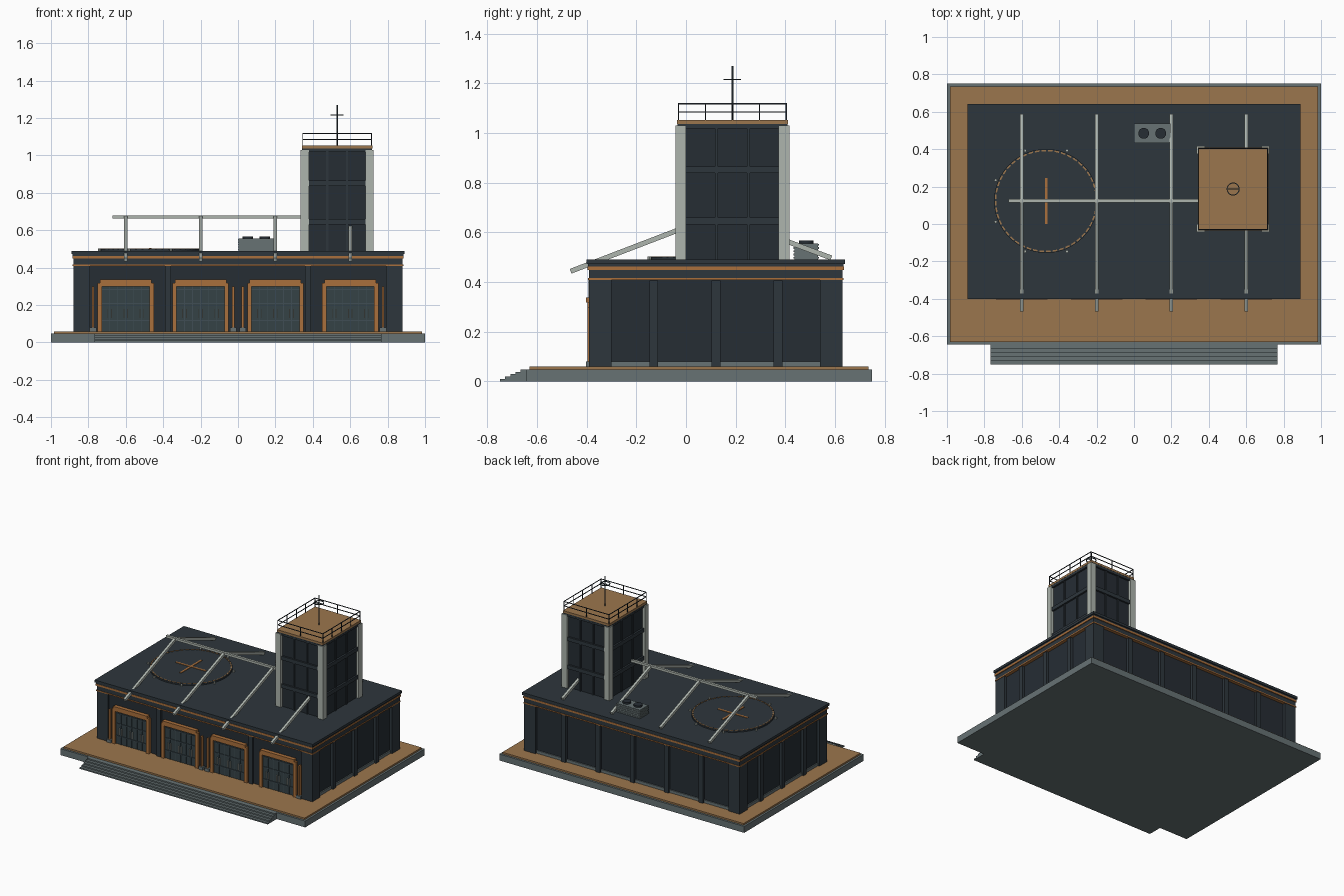
import bpy, bmesh, math
from mathutils import Vector, Matrix

if "Cube" in bpy.data.objects:
    bpy.data.objects.remove(bpy.data.objects["Cube"])


def mat(name, rgb):
    m = bpy.data.materials.new(name)
    m.diffuse_color = (*rgb, 1)
    m.use_nodes = True
    m.node_tree.nodes["Principled BSDF"].inputs["Base Color"].default_value = m.diffuse_color
    return m


NAVY = mat("navy cladding", (0.027, 0.037, 0.046))
PANEL = mat("dark panel", (0.019, 0.026, 0.034))
TAN = mat("tan paving", (0.33, 0.18, 0.075))
ORANGE = mat("copper trim", (0.40, 0.16, 0.045))
STONE = mat("grey stone", (0.135, 0.17, 0.175))
PALE = mat("pale concrete", (0.42, 0.46, 0.42))
GLASS = mat("door glass", (0.035, 0.055, 0.062))
STEEL = mat("dark steel", (0.05, 0.075, 0.09))


def finish(name, bm, m):
    bmesh.ops.recalc_face_normals(bm, faces=bm.faces)
    me = bpy.data.meshes.new(name)
    bm.to_mesh(me)
    bm.free()
    me.materials.append(m)
    ob = bpy.data.objects.new(name, me)
    bpy.context.collection.objects.link(ob)
    return ob


def boxes(name, m, items):
    """One object from boxes given as (x0, x1, y0, y1, z0, z1)."""
    bm = bmesh.new()
    for x0, x1, y0, y1, z0, z1 in items:
        c = Vector((x0 + x1, y0 + y1, z0 + z1)) / 2
        bmesh.ops.create_cube(bm, size=1, matrix=Matrix.Translation(c) @
                              Matrix.Diagonal((x1 - x0, y1 - y0, z1 - z0, 1)))
    return finish(name, bm, m)


def cylinders(name, m, items, n=16):
    """Upright cylinders given as (x, y, radius, z0, z1)."""
    bm = bmesh.new()
    for x, y, r, z0, z1 in items:
        bmesh.ops.create_cone(bm, cap_ends=True, segments=n, radius1=r, radius2=r, depth=z1 - z0,
                              matrix=Matrix.Translation((x, y, (z0 + z1) / 2)))
    return finish(name, bm, m)


def ring_segments(name, m, x, y, r0, r1, z0, z1, n, fill=1.0):
    """Ring of n blocks; fill below 1 leaves gaps."""
    bm = bmesh.new()
    for i in range(n):
        a0, a1 = (math.tau * (i + f) / n for f in (0, fill))
        v = [bm.verts.new((x + r * math.cos(a), y + r * math.sin(a), z))
             for z in (z0, z1) for r, a in ((r0, a0), (r1, a0), (r1, a1), (r0, a1))]
        for f in ((0, 1, 2, 3), (4, 5, 6, 7), (0, 1, 5, 4), (1, 2, 6, 5), (2, 3, 7, 6), (3, 0, 4, 7)):
            bm.faces.new([v[k] for k in f])
    return finish(name, bm, m)


# Plinth, paving and front steps
boxes("base_slab", STONE, [(-1, 1, -0.645, 0.75, 0, 0.047)])
boxes("paving", TAN, [(-0.985, 0.985, -0.63, 0.735, 0.047, 0.059)])
boxes("front_steps", STONE, [(-0.768, 0.768, -0.75 + 0.021 * i, -0.64, 0, 0.0095 * (i + 1))
                             for i in range(5)])

# Main hall: recessed walls, stone footing, corner piers and pilasters
boxes("hall_walls", PANEL, [(-0.86, 0.86, -0.375, 0.61, 0.059, 0.42)])
boxes("wall_footing", STONE, [(-0.868, 0.868, 0.0, 0.618, 0.059, 0.08),
                              (-0.868, 0.868, -0.37, 0.0, 0.059, 0.08)])
boxes("corner_piers", NAVY, [(sx - 0.045, sx + 0.045, sy - 0.045, sy + 0.045, 0.059, 0.41)
                             for sx in (-0.835, 0.835) for sy in (-0.345, 0.585)])
pil = [(s * 0.867 - 0.013, s * 0.867 + 0.013, y - 0.018, y + 0.018, 0.059, 0.405)
       for s in (-1, 1) for y in (-0.13, 0.12, 0.37)]
pil += [(x - 0.018, x + 0.018, 0.60, 0.63, 0.059, 0.405) for x in (-0.56, -0.28, 0, 0.28, 0.56)]
pil += [(x - 0.016, x + 0.016, -0.392, -0.37, 0.059, 0.41) for x in (-0.375, 0.375)]
boxes("wall_pilasters", NAVY, pil)


# Cornice layers and roof
def layer(name, m, g, z0, z1):
    boxes(name, m, [(-0.88 - g, 0.88 + g, -0.39 - g, 0.63 + g, z0, z1)])


layer("lower_trim", ORANGE, 0.004, 0.408, 0.416)
layer("cornice_band", NAVY, 0.0, 0.416, 0.45)
layer("upper_trim", ORANGE, 0.006, 0.448, 0.462)
layer("cornice_cap", NAVY, 0.004, 0.462, 0.472)
layer("roof_slab", NAVY, 0.011, 0.472, 0.49)

# Four entrance doors with stepped copper frames
for cx in (-0.6, -0.2, 0.2, 0.6):
    boxes("door_glass", GLASS, [(cx - 0.13, cx + 0.13, -0.382, -0.37, 0.059, 0.305)])
    boxes("door_frame", ORANGE, [
        (cx - 0.15, cx - 0.128, -0.397, -0.37, 0.059, 0.305),
        (cx + 0.128, cx + 0.15, -0.397, -0.37, 0.059, 0.305),
        (cx - 0.15, cx + 0.15, -0.397, -0.37, 0.300, 0.318),
        (cx - 0.138, cx + 0.138, -0.403, -0.37, 0.318, 0.337)])
    boxes("door_mullions", STEEL,
          [(cx + i * 0.043 - 0.002, cx + i * 0.043 + 0.002, -0.386, -0.37, 0.059, 0.30)
           for i in range(-2, 3)] +
          [(cx - 0.128, cx + 0.128, -0.387, -0.37, z, z + 0.006) for z in (0.115, 0.205, 0.28)])
    boxes("door_handles", PALE, [(cx + x - 0.0022, cx + x + 0.0022, -0.394, -0.384, 0.13, 0.18)
                                 for x in (-0.096, -0.076, -0.01, 0.01, 0.076, 0.096)])

# Slim copper strips on stone feet beside the doors
strip_x = (-0.775, -0.025, 0.025, 0.775)
boxes("wall_strips", ORANGE, [(x - 0.006, x + 0.006, -0.396, -0.37, 0.08, 0.30) for x in strip_x])
boxes("strip_feet", STONE, [(x - 0.018, x + 0.018, -0.402, -0.37, 0.059, 0.08) for x in strip_x])

# Sloping roof beams and ridge beam
bm = bmesh.new()
for x in (-0.6, -0.2, 0.2, 0.6):
    for (ya, za), (yb, zb) in (((-0.465, 0.443), (0.125, 0.669)), ((0.125, 0.669), (0.585, 0.497))):
        a, b = Vector((x, ya, za)), Vector((x, yb, zb))
        bmesh.ops.create_cube(bm, size=1, matrix=Matrix.Translation((a + b) / 2) @
                              Matrix.Rotation(math.atan2(zb - za, yb - ya), 4, 'X') @
                              Matrix.Diagonal((0.018, (b - a).length, 0.02, 1)))
finish("roof_beams", bm, PALE)
boxes("ridge_beam", PALE, [(-0.67, 0.36, 0.116, 0.134, 0.663, 0.68)])

# Landing pad with dashed ring, edge lights and cross
px, py = -0.47, 0.123
cylinders("landing_pad", NAVY, [(px, py, 0.278, 0.488, 0.5)], 48)
ring_segments("pad_ring", TAN, px, py, 0.266, 0.274, 0.498, 0.503, 48, 0.7)
boxes("pad_cross", ORANGE, [(px - 0.007, px + 0.007, py - 0.122, py + 0.122, 0.498, 0.504),
                            (px - 0.122, px + 0.122, py - 0.007, py + 0.007, 0.498, 0.5035)])
cylinders("pad_lights", PALE, [(px + 0.292 * math.cos(a), py + 0.292 * math.sin(a), 0.008, 0.488, 0.502)
                               for a in (math.pi / 8 + i * math.pi / 4 for i in range(8))], 8)

# Rooftop cooling unit with louvres and two fans
boxes("cooling_unit", STONE, [(0.003, 0.192, 0.438, 0.532, 0.488, 0.555)])
boxes("cooling_louvres", STONE, [(0, 0.195, 0.434, 0.536, 0.494 + i * 0.013, 0.501 + i * 0.013)
                                 for i in range(5)])
cylinders("cooling_fans", PANEL, [(x, 0.485, 0.029, 0.553, 0.568) for x in (0.052, 0.143)], 20)

# Tower: core, pale corner columns, floor bands and mullions
tx, ty, hx, hy = 0.53, 0.187, 0.195, 0.23
boxes("tower_core", PANEL, [(tx - hx + 0.02, tx + hx - 0.02, ty - hy + 0.02, ty + hy - 0.02, 0.48, 1.03)])
boxes("tower_columns", PALE, [(tx + sx * (hx - 0.022) - 0.022, tx + sx * (hx - 0.022) + 0.022,
                               ty + sy * (hy - 0.022) - 0.022, ty + sy * (hy - 0.022) + 0.022, 0.48, 1.03)
                              for sx in (-1, 1) for sy in (-1, 1)])
boxes("tower_bands", NAVY, [(tx - hx + 0.007, tx + hx - 0.007, ty - hy + 0.007, ty + hy - 0.007, z, z + d)
                            for z, d in ((0.632, 0.028), (0.838, 0.028), (1.018, 0.012))])
mull = []
for f in (-0.34, 0.34):
    x, y = tx + f * (hx - 0.04), ty + f * (hy - 0.04)
    mull.append((x - 0.006, x + 0.006, ty - hy + 0.012, ty + hy - 0.012, 0.48, 1.02))
    mull.append((tx - hx + 0.012, tx + hx - 0.012, y - 0.006, y + 0.006, 0.48, 1.02))
boxes("tower_mullions", NAVY, mull)
boxes("tower_cap_lip", NAVY, [(tx - 0.187, tx + 0.187, ty - 0.222, ty + 0.222, 1.03, 1.037)])
boxes("tower_cap", TAN, [(tx - 0.188, tx + 0.188, ty - 0.223, ty + 0.223, 1.037, 1.052)])

# Tower railing
rx, ry, t = 0.184, 0.217, 0.0022
rail = [(tx + i * rx - t, tx + i * rx + t, ty + j * ry - t, ty + j * ry + t, 1.05, 1.12)
        for i in (-1, 0, 1) for j in (-1, -0.5, 0, 0.5, 1)
        if abs(i) == 1 or abs(j) == 1]
for z in (1.085, 1.118):
    for s in (-1, 1):
        rail.append((tx - rx, tx + rx, ty + s * ry - t, ty + s * ry + t, z - t, z + t))
        rail.append((tx + s * rx - t, tx + s * rx + t, ty - ry, ty + ry, z - t, z + t))
boxes("tower_railing", PANEL, rail)

# Antenna mast with ring
cylinders("antenna_mast", STEEL, [(tx, ty, 0.004, 1.05, 1.27)], 8)
ring_segments("antenna_ring", STEEL, tx, ty, 0.03, 0.035, 1.213, 1.218, 20)
boxes("antenna_spokes", STEEL, [(tx - 0.032, tx + 0.032, ty - 0.0015, ty + 0.0015, 1.214, 1.217)])
